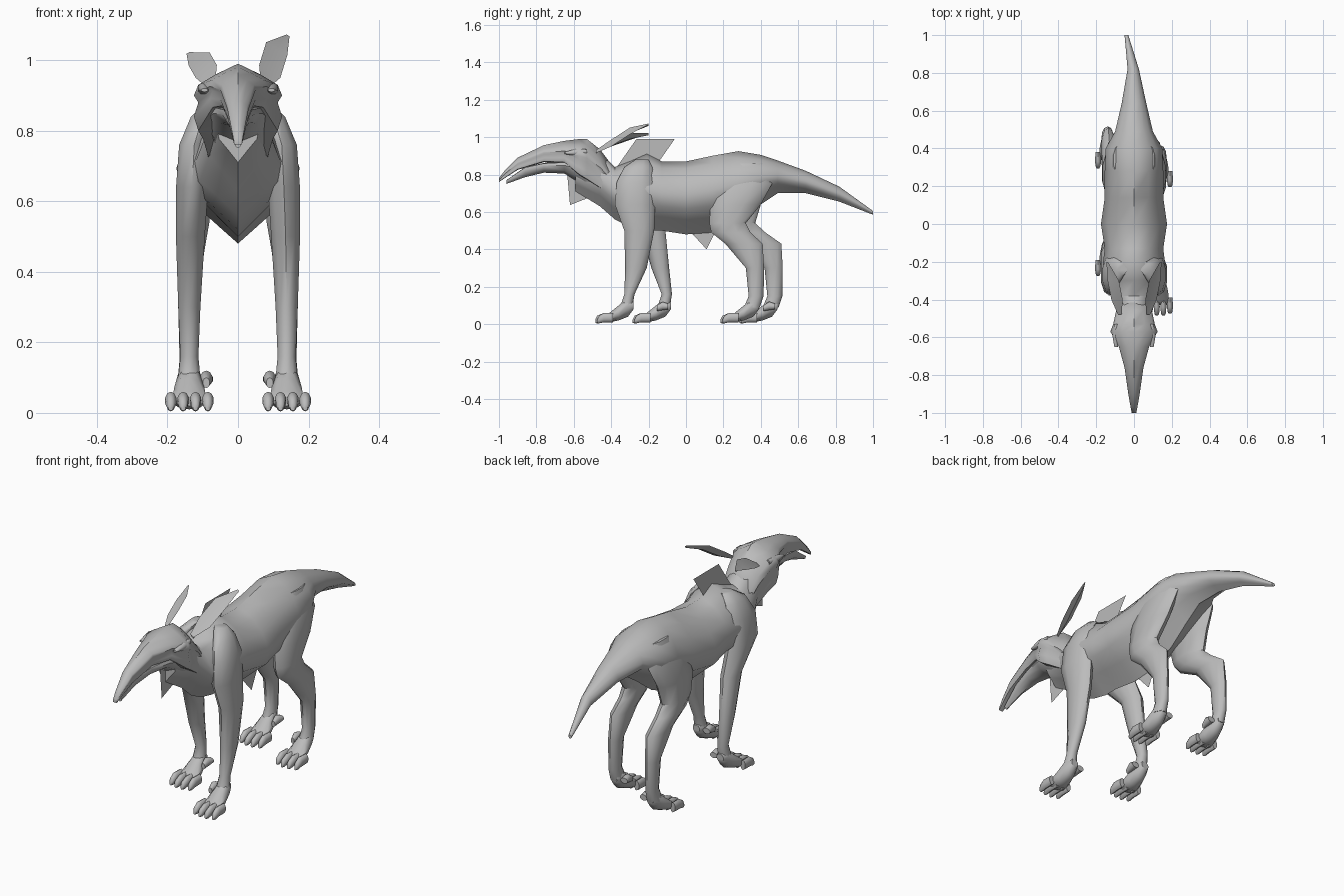
import bpy, bmesh, math

default_cube = bpy.data.objects.get("Cube")
if default_cube:
    bpy.data.objects.remove(default_cube, do_unlink=True)

hide = bpy.data.materials.new("grey_hide")
hide.use_nodes = True
GREY = (.5, .5, .5, 1)
hide.diffuse_color = GREY
hide.node_tree.nodes["Principled BSDF"].inputs["Base Color"].default_value = GREY

# Half cross-sections, top centre to bottom centre (x, height in -1..1)
BODY = [(0, 1), (.5, .8), (.8, .5), (1, .1), (.9, -.3), (.5, -.6), (0, -1)]
HEAD = [(0, 1), (.5, .7), (.9, .4), (1, .1), (.9, -.1), (1, -.5), (.9, -.9), (0, -1)]
JAW = [(0, 1), (.9, .9), (1, .4), (.7, -.5), (0, -1)]
ROUND = [(math.sin(i * math.pi / 5), math.cos(i * math.pi / 5)) for i in range(6)]


def make(name, bm, angle=50):
    bmesh.ops.recalc_face_normals(bm, faces=bm.faces)
    mesh = bpy.data.meshes.new(name)
    bm.to_mesh(mesh)
    bm.free()
    mesh.materials.append(hide)
    part = bpy.data.objects.new(name, mesh)
    bpy.context.collection.objects.link(part)
    bpy.ops.object.select_all(action="DESELECT")
    part.select_set(True)
    bpy.context.view_layer.objects.active = part
    bpy.ops.object.shade_smooth_by_angle(angle=math.radians(angle))


def skin(bm, rings):
    loops = [[bm.verts.new(point) for point in ring] for ring in rings]
    count = len(loops[0])
    for first, second in zip(loops, loops[1:]):
        for i in range(count):
            j = (i + 1) % count
            bm.faces.new((first[i], first[j], second[j], second[i]))
    bm.faces.new(loops[0])
    bm.faces.new(loops[-1][::-1])


def mirrored(half):
    return half + [(-across, along) for across, along in half[-2:0:-1]]


def slices(bm, half, stations, centre=0):
    """Upright slices along y; station = (y, top, bottom, half width)."""
    skin(bm, [[(centre + across * width, y, (top + bottom + up * (top - bottom)) / 2)
               for across, up in mirrored(half)]
              for y, top, bottom, width in stations])


def loft(name, half, stations, centre=0):
    bm = bmesh.new()
    slices(bm, half, stations, centre)
    make(name, bm)


def limb(name, stations):
    """Level rings down a leg; station = (z, x, front y, back y, half width)."""
    bm = bmesh.new()
    skin(bm, [[(x + across * width, (front + back + along * (back - front)) / 2, z)
               for across, along in mirrored(ROUND)]
              for z, x, front, back, width in stations])
    make(name, bm)


def bend_tail(y):
    """Sideways drift of the tail tip toward the right."""
    return -.04 * max(0, (y - .8) / .2)


# Trunk with neck and tail
trunk = bmesh.new()
slices(trunk, BODY, [
    (-.59, .9, .71, .06), (-.46, .92, .63, .09), (-.38, .84, .56, .12),
    (-.3, .87, .52, .15), (-.21, .91, .5, .165), (-.13, .87, .5, .155),
    (0, .87, .48, .175), (.14, .9, .49, .155), (.28, .925, .55, .155),
    (.4, .905, .64, .15), (.49, .875, .7, .1), (.64, .82, .7, .065),
    (.82, .735, .655, .03), (1, .605, .585, .01)])
for vert in trunk.verts:
    vert.co.x += bend_tail(vert.co.y)
make("body_and_tail", trunk)

# Head and jaws
loft("head_and_snout", HEAD, [
    (-1, .78, .76, .012), (-.97, .82, .78, .018), (-.9, .89, .825, .03),
    (-.76, .957, .866, .05), (-.65, .98, .86, .08), (-.57, .99, .79, .125),
    (-.53, .99, .765, .11), (-.46, .935, .72, .095), (-.4, .855, .68, .085)])
loft("lower_jaw", JAW, [
    (-.96, .77, .75, .01), (-.86, .84, .786, .024), (-.76, .862, .81, .045),
    (-.65, .868, .805, .07), (-.56, .86, .75, .095), (-.48, .84, .68, .085)])


def paw(name, centre, inner, ankle):
    """Arched palm, four toes and an inner dewclaw."""
    bm = bmesh.new()
    slices(bm, ROUND, [(ankle + .03, .12, .08, .02), (ankle, .145, .04, .034),
                       (ankle - .05, .1, .02, .045), (ankle - .1, .06, .01, .05),
                       (ankle - .12, .04, .02, .04)], centre)
    for toe in (-1.5, -.5, .5, 1.5):
        tip = ankle - .18 + abs(toe) / 100
        slices(bm, ROUND, [(ankle - .08, .06, .01, .014), (ankle - .13, .06, .01, .017),
                           (tip + .01, .045, .004, .013), (tip, .025, .006, .007)],
               centre + toe * .035)
    slices(bm, ROUND, [(ankle + .015, .11, .08, .02), (ankle - .015, .12, .075, .018),
                       (ankle - .045, .1, .07, .01)], inner)
    make(name, bm)


for side, s, rise, shift in (("left", 1, .05, 0), ("right", -1, 0, .1)):
    # Brow over each eye
    loft(side + "_brow", ROUND, [(-.65, .92, .91, .01), (-.59, .937, .9, .02),
                                 (-.53, .935, .91, .01)], s * .095)
    # Ear: a leaf with its inner edge raised
    ear = bmesh.new()
    skin(ear, [[(s * (x - width), y, z + width * .7), (s * x, y, z - .01),
                (s * (x + width), y, z - width / 2), (s * x, y, z)]
               for y, z, x, width in ((-.48, .925, .075, .01), (-.4, .965, .09, .03),
                                      (-.3, 1 + rise * .6, .11, .03),
                                      (-.2, 1.02 + rise, .142, .004))])
    make(side + "_ear", ear, 30)

    # Front leg, the right one swung back
    swing = shift * 2
    limb(side + "_front_leg", [
        (.88, s * .065, -.27, -.2, .03), (.84, s * .1, -.33, -.18, .035),
        (.76, s * .124, -.37, -.165, .045), (.64, s * .13, -.38, -.165, .048),
        (.5, s * .135, -.33 + swing * .45, -.17 + swing * .3, .043),
        (.3, s * .138, -.325 + swing * .7, -.21 + swing * .6, .033),
        (.16, s * .138, -.33 + swing, -.275 + swing, .027),
        (.1, s * .138, -.35 + swing, -.285 + swing, .033)])
    paw(side + "_front_paw", s * .138, s * .09, swing - .31)

    # Hind leg with a sharply bent knee, the right one set further back
    limb(side + "_hind_leg", [
        (.86, s * .08, .26, .42, .03), (.75, s * .11, .16, .46, .045),
        (.64, s * .12, .13, .4, .05),
        (.54, s * .125, .125 + shift * .3, .32 + shift * .5, .046),
        (.49, s * .13, .135 + shift * .6, .345 + shift * .8, .042),
        (.43, s * .136, .21 + shift, .41 + shift, .038),
        (.3, s * .14, .32 + shift, .417 + shift, .031),
        (.15, s * .14, .335 + shift, .415 + shift, .027),
        (.09, s * .14, .31 + shift, .395 + shift, .033)])
    paw(side + "_hind_paw", s * .138, s * .09, shift + .36)

# Flat hair tufts on the centre line
TUFTS = {
    "mane_tuft": [(-.37, .84), (-.265, .99), (-.06, .99), (-.165, .84)],
    "throat_tuft": [(-.635, .8), (-.62, .637), (-.51, .68), (-.52, .8)],
    "belly_tuft": [(0, .52), (.11, .4), (.17, .52)],
}
for name, outline in TUFTS.items():
    tuft = bmesh.new()
    tuft.faces.new([tuft.verts.new((0, y, z)) for y, z in outline])
    make(name, tuft)
